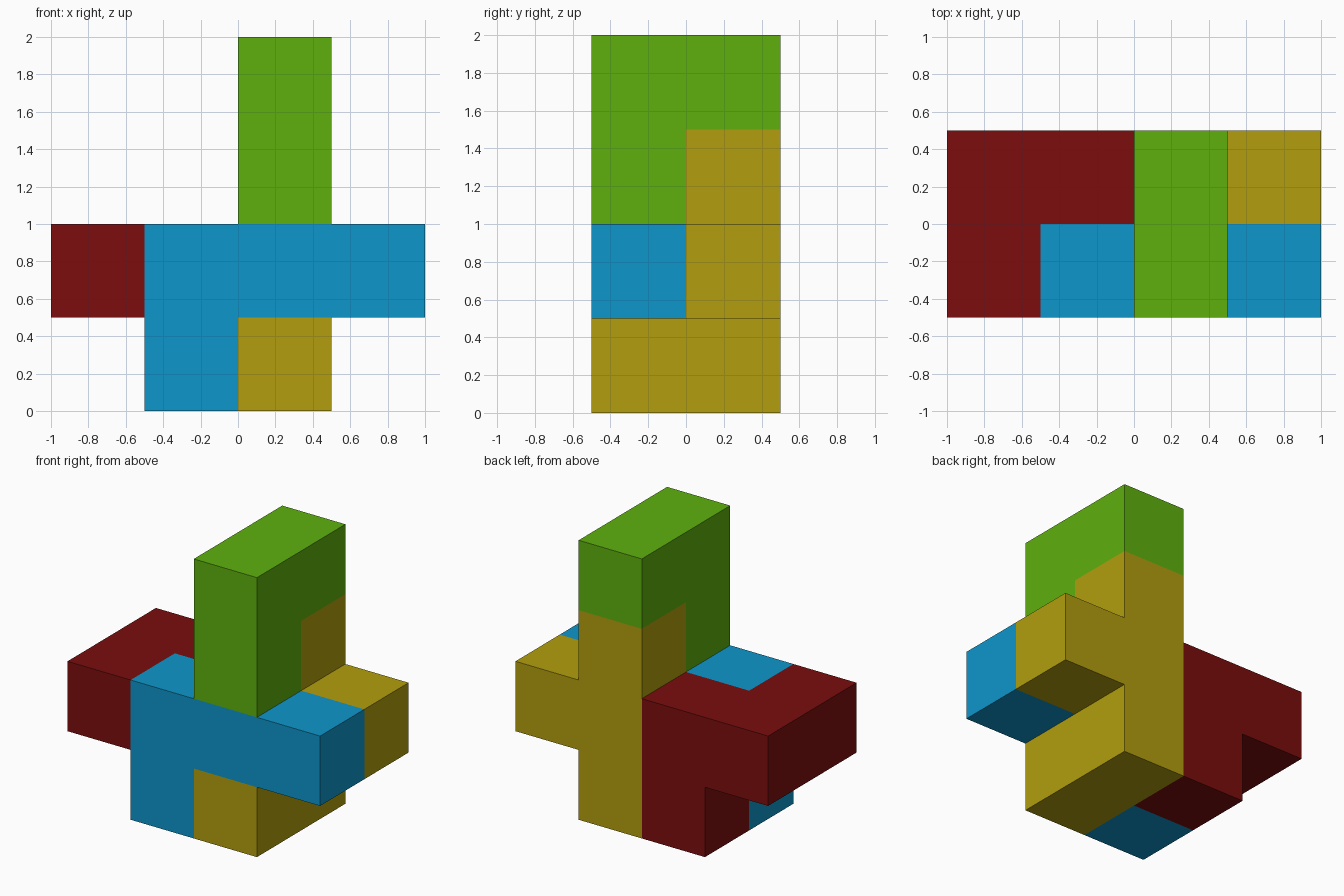
import bpy, bmesh, math
from mathutils import Vector

if "Cube" in bpy.data.objects:
    bpy.data.objects.remove(bpy.data.objects["Cube"])

UNIT = 0.5  # size of one cube cell


def material(name, rgb):
    """Flat colour from 8-bit screen values, stored as linear."""
    lin = [(c / 255 / 12.92) if c < 11 else ((c / 255 + 0.055) / 1.055) ** 2.4 for c in rgb]
    mat = bpy.data.materials.new(name)
    mat.diffuse_color = (*lin, 1.0)
    mat.use_nodes = True
    mat.node_tree.nodes["Principled BSDF"].inputs["Base Color"].default_value = mat.diffuse_color
    return mat


def cube_piece(name, cells, mat):
    """One solid made of joined cubes; faces between its own cubes are left out."""
    bm = bmesh.new()
    for cell in cells:
        for axis in range(3):
            for sign in (-1, 1):
                n = Vector((0, 0, 0))
                n[axis] = sign
                if tuple(int(c + d) for c, d in zip(cell, n)) in cells:
                    continue
                u, v = Vector((0, 0, 0)), Vector((0, 0, 0))
                u[(axis + 1) % 3] = 0.5
                v[(axis + 2) % 3] = 0.5 * sign
                mid = Vector(cell) + Vector((0.5, 0.5, 0.5)) + n * 0.5
                corners = (mid - u - v, mid + u - v, mid + u + v, mid - u + v)
                bm.faces.new([bm.verts.new(p * UNIT) for p in corners])
    bmesh.ops.remove_doubles(bm, verts=bm.verts, dist=1e-4)
    bmesh.ops.recalc_face_normals(bm, faces=bm.faces)
    # merge coplanar squares into clean flat faces
    bmesh.ops.dissolve_limit(bm, angle_limit=math.radians(1), verts=bm.verts, edges=bm.edges)
    mesh = bpy.data.meshes.new(name)
    bm.to_mesh(mesh)
    bm.free()
    mesh.materials.append(mat)
    bpy.context.collection.objects.link(bpy.data.objects.new(name, mesh))


# Cells are (x, y, z) steps; y = -1 is the front row, y = 0 the back row
# front L-shaped piece
cube_piece("blue_front_piece", {(-1, -1, 0), (-1, -1, 1), (0, -1, 1), (1, -1, 1)},
           material("blue", (13, 150, 203)))
# back column with a foot to the front and an arm to the right
cube_piece("yellow_back_piece", {(0, -1, 0), (0, 0, 0), (0, 0, 1), (0, 0, 2), (1, 0, 1)},
           material("yellow", (178, 158, 13)))
# top hook
cube_piece("green_top_piece", {(0, -1, 2), (0, -1, 3), (0, 0, 3)},
           material("green", (94, 176, 13)))
# left corner piece
cube_piece("red_left_piece", {(-2, -1, 1), (-2, 0, 1), (-1, 0, 1), (-1, 0, 0)},
           material("dark red", (124, 13, 13)))
